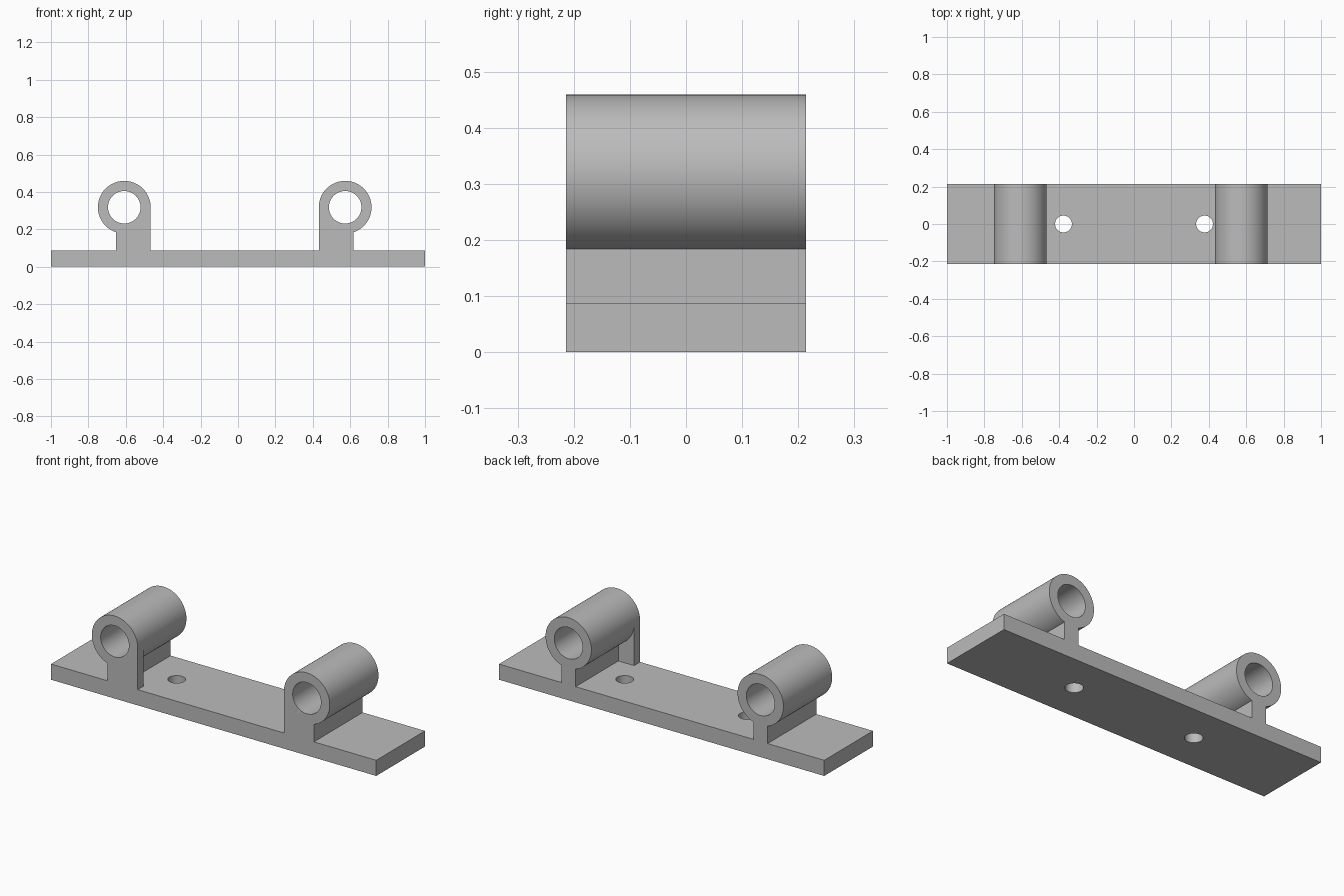
import bpy
import bmesh
import math
from mathutils import Matrix

cube = bpy.data.objects.get("Cube")
if cube:
    bpy.data.objects.remove(cube, do_unlink=True)

HALF_DEPTH = 0.214
BASE_TOP = 0.087
AXIS_Z = 0.318
TUBE_R, BORE_R = 0.141, 0.087
STEM_HALF = 0.044
FLANGE_THICK = 0.053
HOLE_X, HOLE_R = 0.377, 0.045

grey = bpy.data.materials.new("plain grey")
grey.use_nodes = True
colour = (0.5, 0.5, 0.5, 1)
grey.diffuse_color = colour
grey.node_tree.nodes["Principled BSDF"].inputs["Base Color"].default_value = colour


def add_object(name, bm):
    mesh = bpy.data.meshes.new(name)
    bmesh.ops.recalc_face_normals(bm, faces=bm.faces)
    bm.to_mesh(mesh)
    bm.free()
    mesh.materials.append(grey)
    obj = bpy.data.objects.new(name, mesh)
    bpy.context.collection.objects.link(obj)
    return obj


def box(name, low, high):
    bm = bmesh.new()
    size = [b - a for a, b in zip(low, high)]
    mid = [(a + b) / 2 for a, b in zip(low, high)]
    bmesh.ops.create_cube(bm, size=1, matrix=Matrix.Translation(mid) @ Matrix.Diagonal((*size, 1)))
    return add_object(name, bm)


def cylinder(name, centre, radius, length, along_y=False):
    bm = bmesh.new()
    turn = Matrix.Rotation(math.pi / 2 if along_y else 0, 4, "X")
    bmesh.ops.create_cone(bm, cap_ends=True, segments=72, radius1=radius, radius2=radius,
                          depth=length, matrix=Matrix.Translation(centre) @ turn)
    return add_object(name, bm)


def combine(target, part, operation):
    """Apply a boolean to the target and discard the other part."""
    mod = target.modifiers.new(part.name, "BOOLEAN")
    mod.operation, mod.solver, mod.object = operation, "EXACT", part
    bpy.context.view_layer.objects.active = target
    bpy.ops.object.modifier_apply(modifier=mod.name)
    bpy.data.objects.remove(part, do_unlink=True)


# Base plate
body = box("mounting_bracket", (-1, -HALF_DEPTH, 0), (1, HALF_DEPTH, BASE_TOP))

# Two tube holders: stem, front flange towards the middle, and tube
for x, inward in ((-0.608, 1), (0.573, -1)):
    stem = box("stem", (x - STEM_HALF, -HALF_DEPTH, BASE_TOP / 2),
               (x + STEM_HALF, HALF_DEPTH, AXIS_Z))
    edges = sorted((x, x + inward * TUBE_R))
    flange = box("front_flange", (edges[0], -HALF_DEPTH, BASE_TOP / 2),
                 (edges[1], FLANGE_THICK - HALF_DEPTH, AXIS_Z))
    tube = cylinder("tube", (x, 0, AXIS_Z), TUBE_R, 2 * HALF_DEPTH, True)
    for part in (stem, flange, tube):
        combine(body, part, "UNION")
    combine(body, cylinder("bore", (x, 0, AXIS_Z), BORE_R, 1, True), "DIFFERENCE")

# Screw holes through the base
for x in (-HOLE_X, HOLE_X):
    combine(body, cylinder("screw_hole", (x, 0, 0), HOLE_R, 0.4), "DIFFERENCE")

# Smooth the round surfaces, keep the edges sharp
bpy.ops.object.select_all(action="DESELECT")
body.select_set(True)
bpy.context.view_layer.objects.active = body
bpy.ops.object.shade_smooth_by_angle(angle=math.radians(30))
